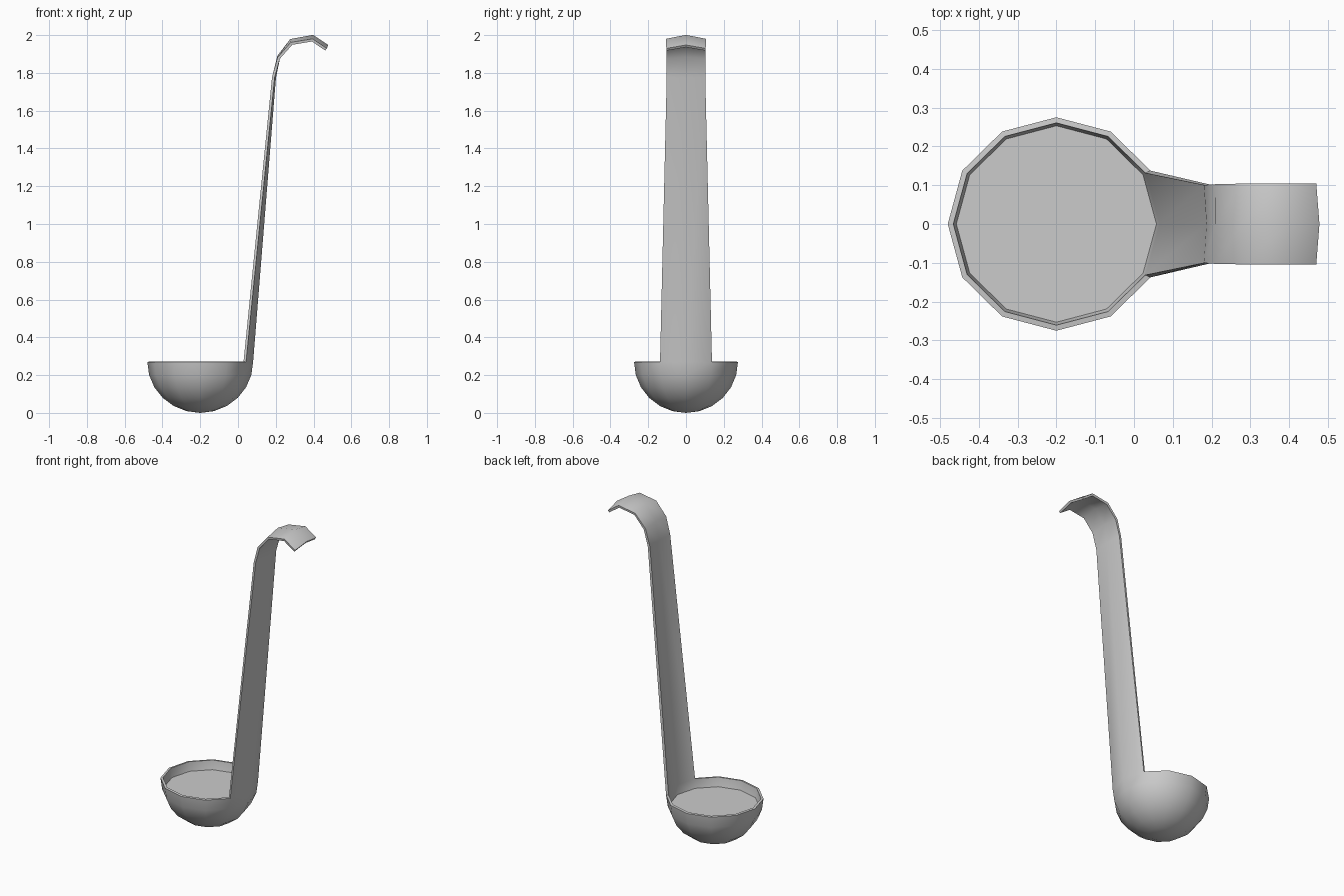
import bpy, bmesh, math

if "Cube" in bpy.data.objects:
    bpy.data.objects.remove(bpy.data.objects["Cube"])

SIDES, CX, RX, RY, H = 12, -0.2, 0.28, 0.275, 0.27


def finish(name, bm, angle=50):
    mesh = bpy.data.meshes.new(name)
    bm.to_mesh(mesh)
    bm.free()
    obj = bpy.data.objects.new(name, mesh)
    bpy.context.collection.objects.link(obj)
    bpy.ops.object.select_all(action='DESELECT')
    obj.select_set(True)
    bpy.context.view_layer.objects.active = obj
    if name == "ladle":
        # sheet thickness, grown inwards from the outer surface
        mod = obj.modifiers.new("thickness", 'SOLIDIFY')
        mod.thickness = 0.014
        mod.offset = -1
        mod.use_even_offset = True
        bpy.ops.object.modifier_apply(modifier=mod.name)
    bpy.ops.object.shade_smooth_by_angle(angle=math.radians(angle))
    return obj


def ring(bm, scale, z):
    out = []
    for i in range(SIDES):
        a = 2 * math.pi * i / SIDES
        out.append(bm.verts.new((CX + RX * scale * math.cos(a), RY * scale * math.sin(a), z)))
    return out


# bowl: lower half of a twelve-sided sphere
bm = bmesh.new()
rings = [ring(bm, math.cos(math.radians(t)), H * (1 - math.sin(math.radians(t))))
         for t in range(0, 90, 15)]
for up, low in zip(rings, rings[1:]):
    for i in range(SIDES):
        j = (i + 1) % SIDES
        bm.faces.new((low[i], low[j], up[j], up[i]))
pole = bm.verts.new((CX, 0, 0))
for i in range(SIDES):
    bm.faces.new((pole, rings[-1][(i + 1) % SIDES], rings[-1][i]))

# handle and hook: three-point strip continuing from the rim
# each station: side x, side z, centre x, centre z
stations = [(0.194, 1.775, 0.201, 1.775), (0.222, 1.875, 0.222, 1.885),
            (0.287, 1.949, 0.284, 1.966), (0.392, 1.966, 0.394, 1.986),
            (0.462, 1.918, 0.470, 1.936)]
prev = [rings[0][-1], rings[0][0], rings[0][1]]
for sx, sz, mx, mz in stations:
    row = [bm.verts.new((sx, -0.102, sz)), bm.verts.new((mx, 0, mz)),
           bm.verts.new((sx, 0.102, sz))]
    for k in range(2):
        bm.faces.new((prev[k], prev[k + 1], row[k + 1], row[k]))
    prev = row
bmesh.ops.recalc_face_normals(bm, faces=bm.faces)
bm.normal_update()
# keep the outer side of the bowl facing outwards
if pole.normal.z > 0:
    bmesh.ops.reverse_faces(bm, faces=bm.faces)
finish("ladle", bm)

# flat surface filling the bowl
bm = bmesh.new()
bm.faces.new(ring(bm, 0.945, 0.215))
finish("bowl_filling", bm)
